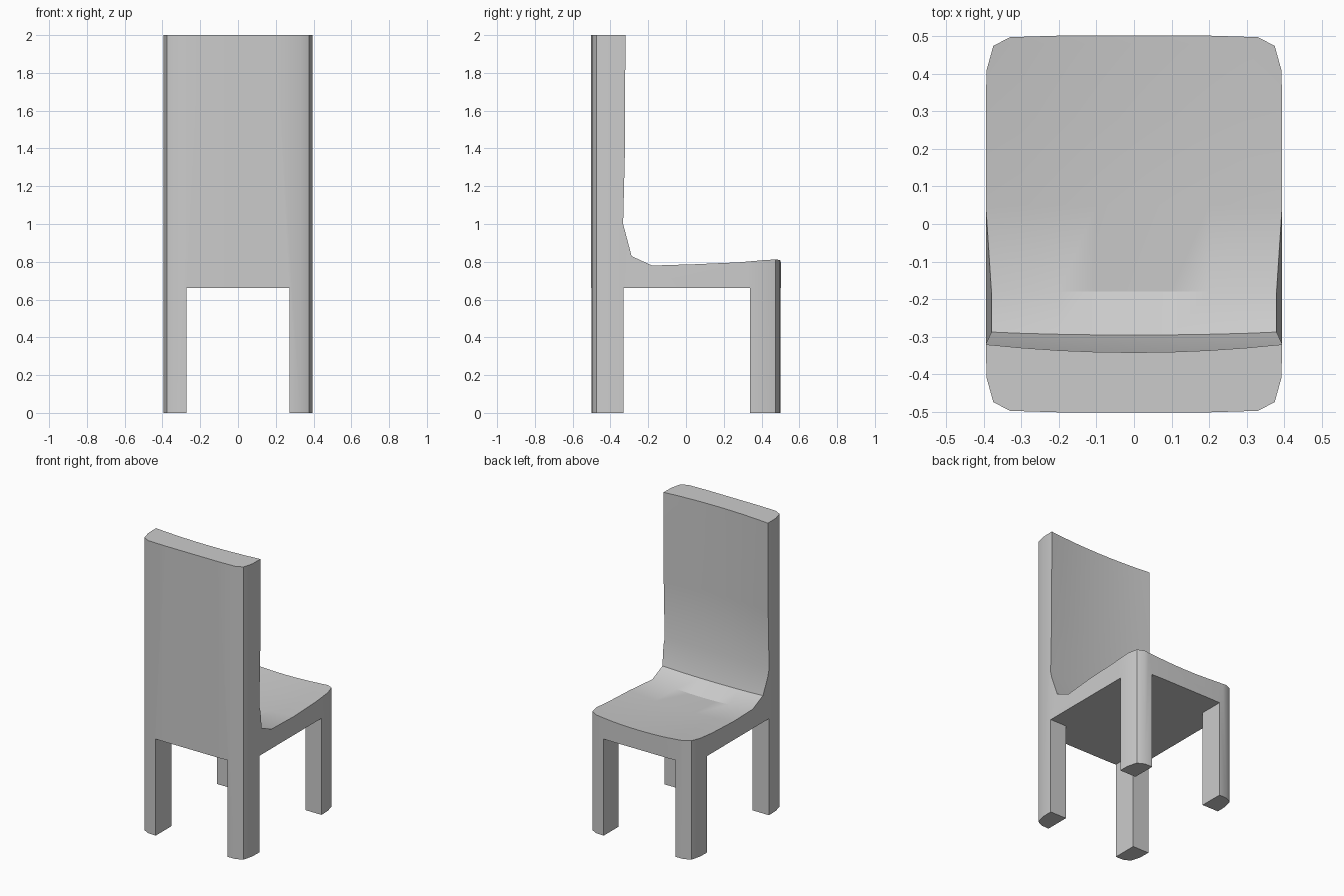
import bpy, bmesh

if "Cube" in bpy.data.objects:
    bpy.data.objects.remove(bpy.data.objects["Cube"])

def loft(name, rings):
    """Closed solid through equal-length rings of points."""
    bm = bmesh.new()
    vs = [[bm.verts.new(p) for p in r] for r in rings]
    n = len(rings[0])
    for a, b in zip(vs, vs[1:]):
        for i in range(n):
            j = (i + 1) % n
            bm.faces.new((a[i], a[j], b[j], b[i]))
    bm.faces.new(vs[0])
    bm.faces.new(vs[-1])
    bmesh.ops.recalc_face_normals(bm, faces=bm.faces)
    me = bpy.data.meshes.new(name)
    bm.to_mesh(me)
    bm.free()
    ob = bpy.data.objects.new(name, me)
    bpy.context.collection.objects.link(ob)
    return ob

def box(name, x, y, z):
    ring = lambda h: [(x[0], y[0], h), (x[1], y[0], h), (x[1], y[1], h), (x[0], y[1], h)]
    return loft(name, [ring(z[0]), ring(z[1])])

# Chair body: rounded plan mirrored into four quadrants, extruded upward
quad = [(0.395, 0.32), (0.393, 0.41), (0.375, 0.475), (0.33, 0.498), (0.2, 0.502)]
plan = (quad + [(-x, y) for x, y in reversed(quad)]
        + [(-x, -y) for x, y in quad] + [(x, -y) for x, y in reversed(quad)])
chair = loft("chair", [[(x, y, z) for x, y in plan] for z in (0, 2)])

# Seat and backrest hollow: (y, z, y dip, z dip), dished towards the middle
profile = [(-0.32, 2.3, 0.022, 0), (-0.323, 1.4, 0.02, 0), (-0.333, 1.0, 0.01, 0),
           (-0.288, 0.83, 0.008, 0.012), (-0.18, 0.78, 0, 0.024),
           (0.05, 0.787, 0, 0.025), (0.28, 0.797, 0, 0.025), (0.48, 0.815, 0, 0.025),
           (0.8, 0.84, 0, 0.025), (0.8, 2.3, 0, 0)]
rings = []
for x in (-0.5, -0.395, -0.3, -0.2, -0.1, 0, 0.1, 0.2, 0.3, 0.395, 0.5):
    d = max(0, 1 - (x / 0.395) ** 2)
    rings.append([(x, y - dy * d, z - dz * d) for y, z, dy, dz in profile])
cutters = [loft("seat_cutter", rings),
           box("leg_gap_lengthwise", (-0.272, 0.272), (-1, 1), (-0.5, 0.66)),
           box("leg_gap_crosswise", (-1, 1), (-0.332, 0.338), (-0.5, 0.66))]

bpy.context.view_layer.objects.active = chair
chair.select_set(True)
for c in cutters:
    m = chair.modifiers.new(c.name, 'BOOLEAN')
    m.operation, m.solver, m.object = 'DIFFERENCE', 'EXACT', c
    bpy.ops.object.modifier_apply(modifier=m.name)
    bpy.data.objects.remove(c)

# Slight inward lean of the seat's rear side edges
for v in chair.data.vertices:
    if abs(v.co.x) > 0.39 and -0.3 < v.co.y < 0 and 0.75 < v.co.z < 0.9:
        v.co.x *= 0.962

bpy.ops.object.shade_smooth_by_angle(angle=0.5)
